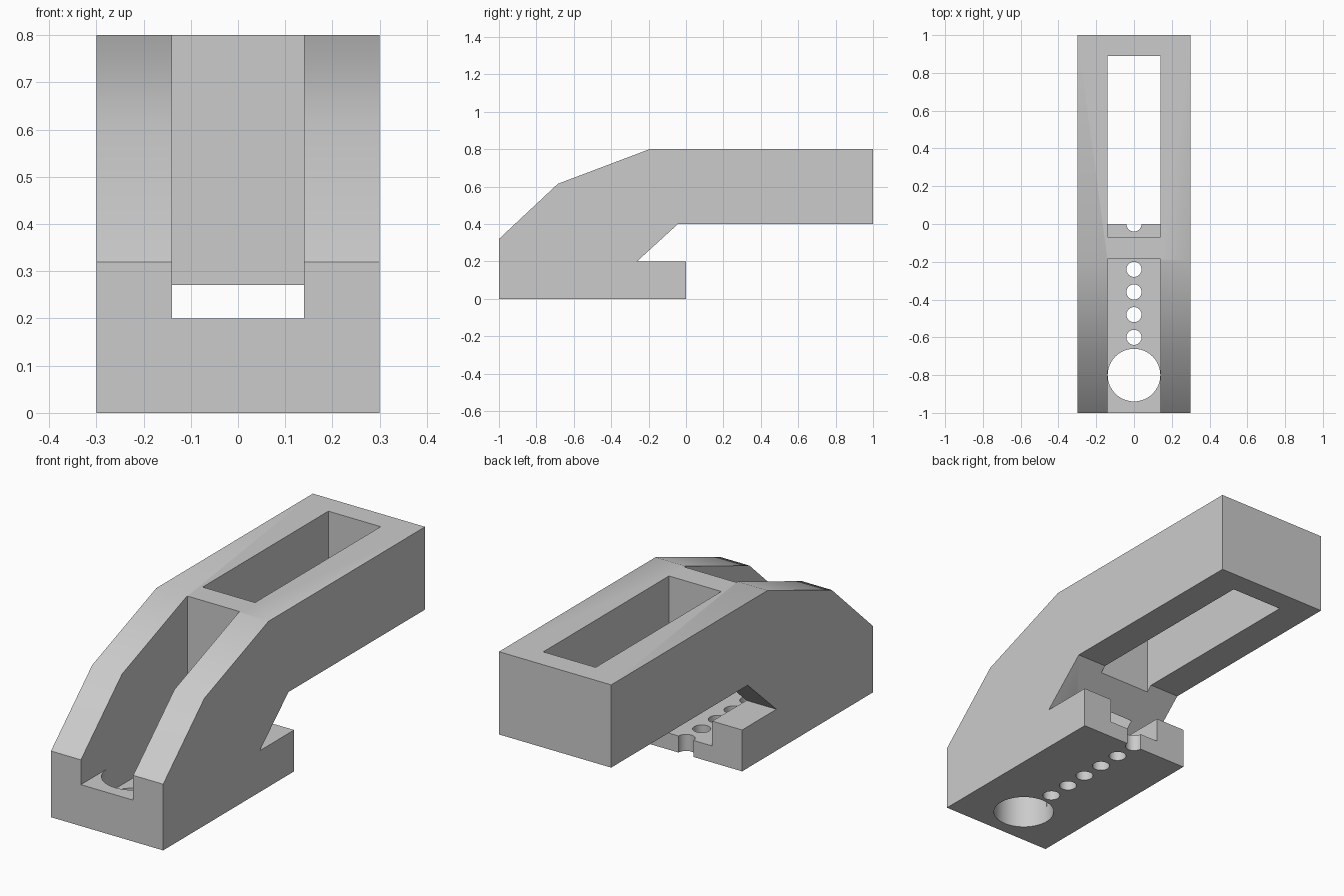
import bpy
import bmesh
import math
from mathutils import Matrix

default = bpy.data.objects.get("Cube")
if default:
    bpy.data.objects.remove(default, do_unlink=True)

HALF_WIDTH = 0.3
SLOT = 0.14

grey = bpy.data.materials.new("light_grey")
grey.use_nodes = True
colour = (0.6, 0.6, 0.6, 1)
grey.diffuse_color = colour
grey.node_tree.nodes["Principled BSDF"].inputs["Base Color"].default_value = colour


def make_object(name, bm):
    bmesh.ops.recalc_face_normals(bm, faces=bm.faces[:])
    mesh = bpy.data.meshes.new(name)
    bm.to_mesh(mesh)
    bm.free()
    mesh.materials.append(grey)
    obj = bpy.data.objects.new(name, mesh)
    bpy.context.collection.objects.link(obj)
    return obj


def slot_cutter(name, y0, y1, z0, z1):
    bm = bmesh.new()
    matrix = Matrix.Translation((0, (y0 + y1) / 2, (z0 + z1) / 2))
    matrix = matrix @ Matrix.Diagonal((2 * SLOT, y1 - y0, z1 - z0, 1))
    bmesh.ops.create_cube(bm, size=1, matrix=matrix)
    return make_object(name, bm)


def hole_cutter(name, y, radius, top, sides):
    bm = bmesh.new()
    depth = top + 0.1
    bmesh.ops.create_cone(bm, cap_ends=True, segments=sides, radius1=radius,
                          radius2=radius, depth=depth,
                          matrix=Matrix.Translation((0, y, top - depth / 2)))
    return make_object(name, bm)


# Body: side profile extruded across the width
profile = [(-1, 0), (0, 0), (0, 0.2), (-0.262, 0.2), (-0.043, 0.4), (1, 0.4),
           (1, 0.8), (-0.195, 0.8), (-0.685, 0.615), (-1, 0.32)]
bm = bmesh.new()
face = bm.faces.new([bm.verts.new((-HALF_WIDTH, y, z)) for y, z in profile])
side = bmesh.ops.extrude_face_region(bm, geom=[face])
moved = [v for v in side["geom"] if isinstance(v, bmesh.types.BMVert)]
bmesh.ops.translate(bm, verts=moved, vec=(2 * HALF_WIDTH, 0, 0))
body = make_object("clamp_body", bm)

# Slots: front channel, rear window, lower channel in the tongue
cutters = [
    slot_cutter("front_channel_cutter", -1.1, -0.185, 0.2, 1),
    slot_cutter("rear_window_cutter", -0.07, 0.89, 0.3, 1),
    slot_cutter("lower_channel_cutter", -0.8, 0.1, 0.08, 0.23),
]
# Holes: one large bore and a row of small ones ending at the tongue tip
cutters.append(hole_cutter("large_hole_cutter", -0.8, SLOT - 0.0008, 0.26, 64))
for i in range(6):
    cutters.append(hole_cutter("small_hole_cutter", -0.12 * i, 0.04, 0.14, 32))

bpy.ops.object.select_all(action="DESELECT")
bpy.context.view_layer.objects.active = body
body.select_set(True)
for cutter in cutters:
    cutter.hide_render = True
    cut = body.modifiers.new(cutter.name, "BOOLEAN")
    cut.operation = "DIFFERENCE"
    cut.solver = "EXACT"
    cut.object = cutter
    bpy.ops.object.modifier_apply(modifier=cut.name)
    bpy.data.objects.remove(cutter, do_unlink=True)

bpy.ops.object.shade_smooth_by_angle(angle=math.radians(30))
